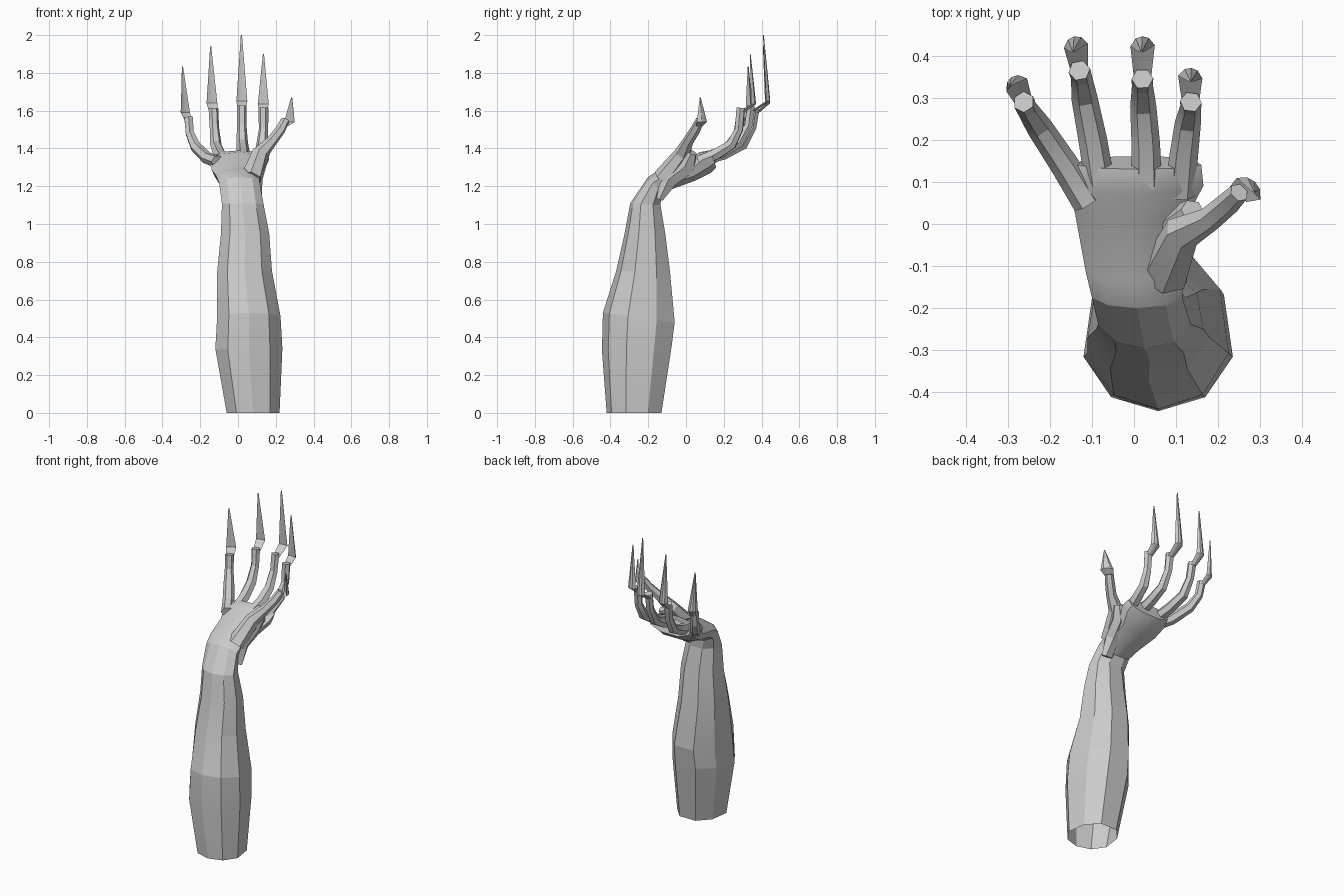
import bpy, bmesh, math
from mathutils import Vector

cube = bpy.data.objects.get("Cube")
if cube:
    bpy.data.objects.remove(cube)

skin = bpy.data.materials.new("pale grey")
skin.use_nodes = True
GREY = (0.6, 0.6, 0.6, 1)
skin.diffuse_color = GREY
skin.node_tree.nodes["Principled BSDF"].inputs["Base Color"].default_value = GREY


def loft(name, rings, cap_start=True, cap_end=True, angle=20):
    """Skin a list of equal-sized point rings into one object."""
    bm = bmesh.new()
    loops = [[bm.verts.new(p) for p in ring] for ring in rings]
    n = len(loops[0])
    for a, b in zip(loops, loops[1:]):
        for i in range(n):
            j = (i + 1) % n
            bm.faces.new((a[i], a[j], b[j], b[i]))
    if cap_start:
        bm.faces.new(loops[0][::-1])
    if cap_end:
        bm.faces.new(loops[-1])
    bmesh.ops.recalc_face_normals(bm, faces=bm.faces)
    mesh = bpy.data.meshes.new(name)
    bm.to_mesh(mesh)
    bm.free()
    mesh.materials.append(skin)
    ob = bpy.data.objects.new(name, mesh)
    bpy.context.collection.objects.link(ob)
    bpy.ops.object.select_all(action='DESELECT')
    ob.select_set(True)
    bpy.context.view_layer.objects.active = ob
    bpy.ops.object.shade_smooth_by_angle(angle=math.radians(angle))
    return ob


def tube(name, path, side, sizes, sides=6, angle=20):
    """Loft a polygon along a path; sizes are (half width, half depth)."""
    pts = [Vector(p) for p in path]
    rings = []
    for i, p in enumerate(pts):
        t = (pts[min(i + 1, len(pts) - 1)] - pts[max(i - 1, 0)]).normalized()
        u = (side - t * side.dot(t)).normalized()
        v = t.cross(u)
        w, d = sizes[i]
        rings.append([p + u * w * math.cos(k * math.tau / sides)
                      + v * d * math.sin(k * math.tau / sides)
                      for k in range(sides)])
    return loft(name, rings, angle=angle)


# Nine-sided arm section, pointed at the front and flat at the back
half = [(0.63, -0.82), (1, -0.3), (0.88, 0.5), (0.4, 1)]
SECTION = [(0, -1)] + half + [(-x, y) for x, y in reversed(half)]


def arm_ring(front, back, x0, x1):
    f, b = Vector((0, *front)), Vector((0, *back))
    mid, v = (f + b) / 2, (b - f) / 2
    mid.x = (x0 + x1) / 2
    return [mid + v * sy + Vector((sx * (x1 - x0) / 2, 0, 0)) for sx, sy in SECTION]


# Each row: front point (y, z), back point (y, z), smallest and largest x
wrist = ((-0.20, 1.25), (-0.13, 1.16), -0.10, 0.115)
forearm = [
    ((-0.42, 0), (-0.13, 0), -0.06, 0.22),
    ((-0.445, 0.33), (-0.075, 0.36), -0.12, 0.235),
    ((-0.44, 0.53), (-0.06, 0.48), -0.11, 0.225),
    ((-0.37, 0.75), (-0.085, 0.75), -0.11, 0.18),
    ((-0.325, 0.95), (-0.11, 0.95), -0.09, 0.165),
    ((-0.295, 1.11), (-0.135, 1.10), -0.085, 0.135),
    wrist]
palm = [
    wrist,
    ((-0.14, 1.29), (-0.06, 1.19), -0.115, 0.115),
    ((0.01, 1.32), (0.05, 1.23), -0.14, 0.13),
    ((0.07, 1.38), (0.13, 1.27), -0.155, 0.165),
    ((0.13, 1.39), (0.16, 1.30), -0.14, 0.16)]
loft("forearm", [arm_ring(*r) for r in forearm], False, False, angle=8)
loft("palm", [arm_ring(*r) for r in palm], False, True, angle=40)

# Fingers: joint path, then nail shoulder and nail tip
digits = {
    "little_finger": ([(-0.11, 0.05, 1.33), (-0.165, 0.14, 1.35), (-0.225, 0.23, 1.41),
                       (-0.255, 0.275, 1.48), (-0.262, 0.29, 1.565)],
                      (-0.285, 0.34, 1.59), (-0.295, 0.33, 1.835)),
    "ring_finger": ([(-0.08, 0.09, 1.34), (-0.098, 0.2, 1.37), (-0.118, 0.30, 1.42),
                     (-0.125, 0.35, 1.51), (-0.13, 0.365, 1.61)],
                    (-0.14, 0.435, 1.64), (-0.145, 0.41, 1.94)),
    "middle_finger": ([(0.03, 0.09, 1.35), (0.028, 0.19, 1.38), (0.022, 0.28, 1.43),
                       (0.02, 0.33, 1.52), (0.02, 0.345, 1.625)],
                      (0.02, 0.435, 1.65), (0.018, 0.41, 2.0)),
    "index_finger": ([(0.11, 0.07, 1.33), (0.118, 0.16, 1.37), (0.128, 0.24, 1.42),
                      (0.135, 0.28, 1.5), (0.135, 0.29, 1.615)],
                     (0.135, 0.36, 1.635), (0.135, 0.34, 1.9)),
    "thumb": ([(0.07, -0.12, 1.24), (0.115, -0.02, 1.37), (0.18, 0.012, 1.44),
               (0.225, 0.05, 1.5), (0.25, 0.075, 1.55)],
              (0.28, 0.092, 1.54), (0.285, 0.076, 1.67)),
}
for name, (path, shoulder, tip) in digits.items():
    base, end = Vector(path[0]), Vector(path[-1])
    shoulder, tip = Vector(shoulder), Vector(tip)
    run = end - base
    side = Vector((run.y, -run.x, 0)).normalized()
    thumb = name == "thumb"
    widths = [0.06, 0.045, 0.03, 0.028, 0.024] if thumb else [0.036, 0.034, 0.031, 0.025, 0.026]
    tube(name, path, side, [(w, w * 0.95) for w in widths])

    # Curved claw: crescent rings rising from the fingertip
    out = side.cross(Vector((0, 0, 1)))
    if out.dot(run) < 0:
        out = -out
    root = end.lerp(shoulder, 0.1) - Vector((0, 0, 0.03))
    w = 0.038 if thumb else 0.029
    rings = []
    for c, wide, deep in ((root, w * 0.7, 0.012), (shoulder, w, 0.016),
                          (shoulder.lerp(tip, 0.5), w * 0.55, 0.01), (tip, 0.003, 0.003)):
        rings.append([c + side * wide * a + out * deep * b for a, b in
                      ((-1, -0.7), (-0.55, 0.4), (0, 0.7), (0.55, 0.4), (1, -0.7), (0, -0.3))])
    loft(name + "_nail", rings, angle=30)

# Heel of the thumb, filling the wedge down to the wrist
tube("thumb_heel", [(0.085, -0.14, 1.13), (0.085, -0.09, 1.24), (0.11, 0.0, 1.31), (0.14, 0.03, 1.38)],
     Vector((1, 0, 0)), [(0.04, 0.02), (0.045, 0.055), (0.04, 0.06), (0.03, 0.03)])
